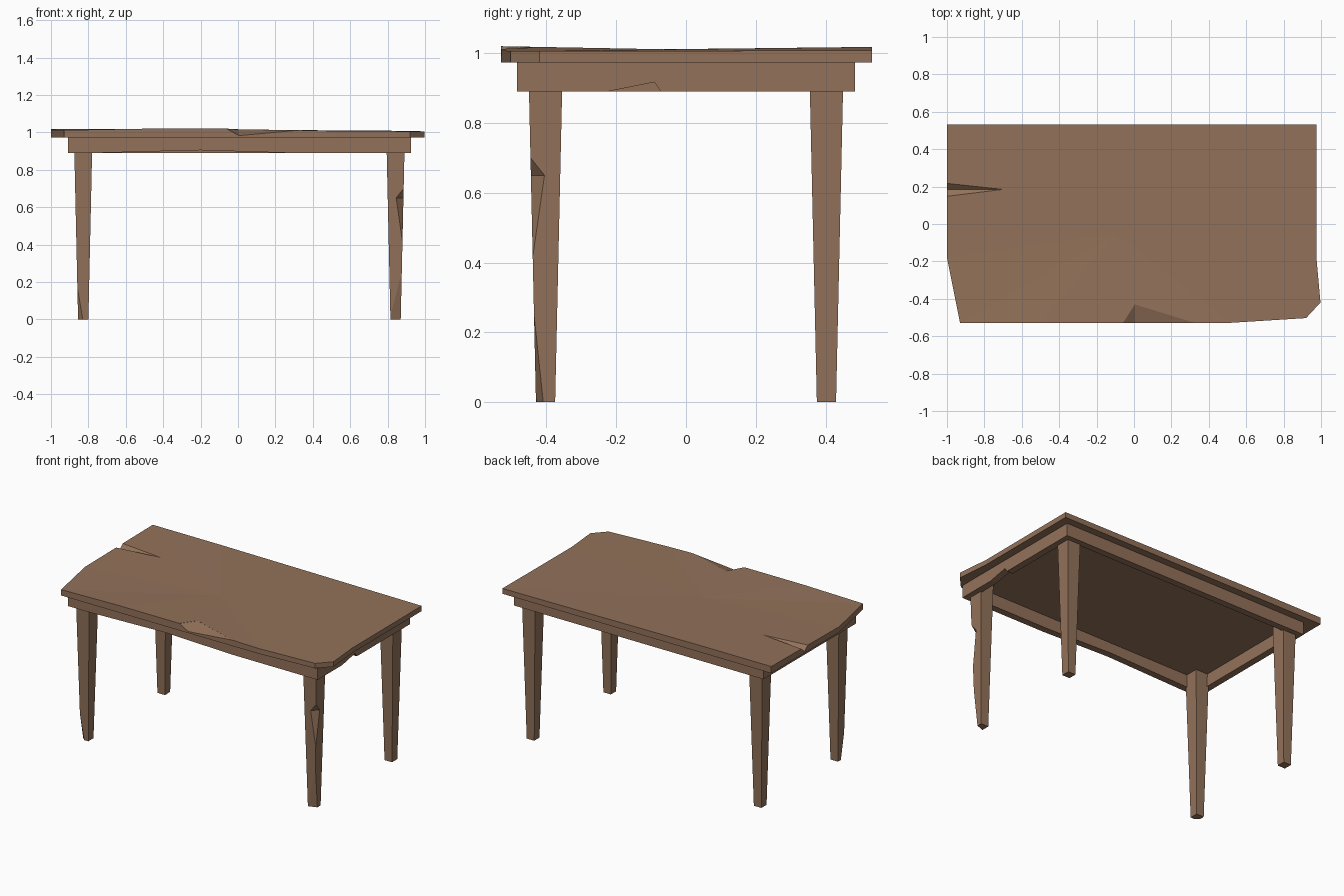
import bpy, bmesh
from mathutils import Vector

if "Cube" in bpy.data.objects:
    bpy.data.objects.remove(bpy.data.objects["Cube"])

wood = bpy.data.materials.new("worn brown wood")
wood.diffuse_color = (0.29, 0.168, 0.102, 1)
wood.use_nodes = True
wood.node_tree.nodes["Principled BSDF"].inputs["Base Color"].default_value = wood.diffuse_color
CX = 0.0075            # base frame sits slightly right of centre
Z_APRON, Z_TOP = 0.89, 0.973


def finish(bm, name):
    bmesh.ops.recalc_face_normals(bm, faces=bm.faces)
    mesh = bpy.data.meshes.new(name)
    bm.to_mesh(mesh)
    bm.free()
    mesh.materials.append(wood)
    obj = bpy.data.objects.new(name, mesh)
    bpy.context.collection.objects.link(obj)
    return obj


def hull(name, points):
    bm = bmesh.new()
    for p in points:
        bm.verts.new(p)
    res = bmesh.ops.convex_hull(bm, input=bm.verts[:])
    loose = [v for v in bm.verts if not v.link_faces]
    bmesh.ops.delete(bm, geom=loose, context='VERTS')
    return finish(bm, name)


def chip(target, name, apex, rim, out, grow=1.2, far=None):
    """Cut a pointed chip: cone from apex through rim, swept outward."""
    apex, out = Vector(apex), Vector(out)
    pts = [apex] + [apex + (Vector(p) - apex) * grow for p in rim]
    if far:
        pts.append(Vector(far))
    cutter = hull(name, pts + [p + out for p in pts])
    cutter.hide_render = True
    cutter.hide_viewport = True
    cutter.display_type = 'WIRE'
    mod = target.modifiers.new(name, 'BOOLEAN')
    mod.operation = 'DIFFERENCE'
    mod.solver = 'EXACT'
    mod.object = cutter


# Tabletop: irregular outline with slightly uneven height
outline = [(-1, .533, 1.018), (-.5, .533, 1.018), (.977, .533, 1.008),
           (.977, -.2, 1.006), (.997, -.42, 1.006), (.92, -.503, 1.006),
           (.52, -.528, 1.008), (-.05, -.53, 1.02), (-.5, -.53, 1.02),
           (-.93, -.53, 1.012), (-1, -.18, 1.01)]
bm = bmesh.new()
up = [bm.verts.new(p) for p in outline]
low = [bm.verts.new((x, y, Z_TOP)) for x, y, z in outline]
mid = bm.verts.new((-.1, -.05, 1.011))
for i in range(len(up)):
    j = (i + 1) % len(up)
    bm.faces.new((up[i], up[j], mid))
    bm.faces.new((up[i], up[j], low[j], low[i]))
bm.faces.new(low)
top = finish(bm, "tabletop")

# Split in the left edge and chip in the front edge
chip(top, "edge_split_cutter", (-.69, .185, 1.015),
     [(-1, .22, 1.017), (-1, .145, 1.016), (-1, .185, .985)], (0, 0, .06))
chip(top, "front_chip_cutter", (.005, -.43, 1.016),
     [(-.06, -.53, 1.019), (.33, -.53, 1.012), (.005, -.53, .983)], (0, 0, .06))


# Apron rails: a side profile (u, z) extruded across its thickness
def rail(name, axis, u0, u1, w0, w1, nicks=()):
    prof = [(u0, Z_TOP), (u0, Z_APRON), *nicks, (u1, Z_APRON), (u1, Z_TOP)]
    bm = bmesh.new()

    def ring(w):
        return [bm.verts.new((u, w, z) if axis == 'x' else (w, u, z)) for u, z in prof]
    a, b = ring(w0), ring(w1)
    bm.faces.new(a)
    bm.faces.new(b[::-1])
    for i in range(len(a)):
        j = (i + 1) % len(a)
        bm.faces.new((a[i], a[j], b[j], b[i]))
    return finish(bm, name)


AX, AY, T = .917, .484, .045
rail("front_apron", 'x', CX - AX, CX + AX, -AY, -AY + T,
     [(-.78, Z_APRON), (-.2, .905), (.3, Z_APRON)])
rail("back_apron", 'x', CX - AX, CX + AX, AY - T, AY)
rail("left_apron", 'y', -AY + T, AY - T, CX - AX, CX - AX + T)
rail("right_apron", 'y', -AY + T, AY - T, CX + AX - T, CX + AX,
     [(-.225, Z_APRON), (-.09, .917), (-.072, Z_APRON)])


# Tapered square legs
def leg(name, sx, sy):
    x, y = CX + sx * .835, sy * .4025
    return hull(name, [(x + a * h, y + b * h, z)
                       for h, z in ((.0275, 0), (.0493, Z_TOP))
                       for a in (-1, 1) for b in (-1, 1)])


front_left = leg("front_left_leg", -1, -1)
front_right = leg("front_right_leg", 1, -1)
leg("back_left_leg", -1, 1)
leg("back_right_leg", 1, 1)

# Worn foot corners and a gouge on the front right leg
chip(front_left, "left_foot_cutter", (-.8585, -.4335, .17),
     [(-.785, -.475, 0), (-.9, -.36, 0)], (-.08, -.08, 0))
chip(front_right, "right_foot_cutter", (.8755, -.4355, .25),
     [(.8, -.4335, 0), (.89, -.402, 0)], (.01, -.08, 0))
chip(front_right, "leg_gouge_cutter", (.8855, -.4455, .70),
     [(.815, -.475, .65), (.915, -.375, .65)], (.08, -.08, 0),
     grow=1.0, far=(.879, -.439, .42))
